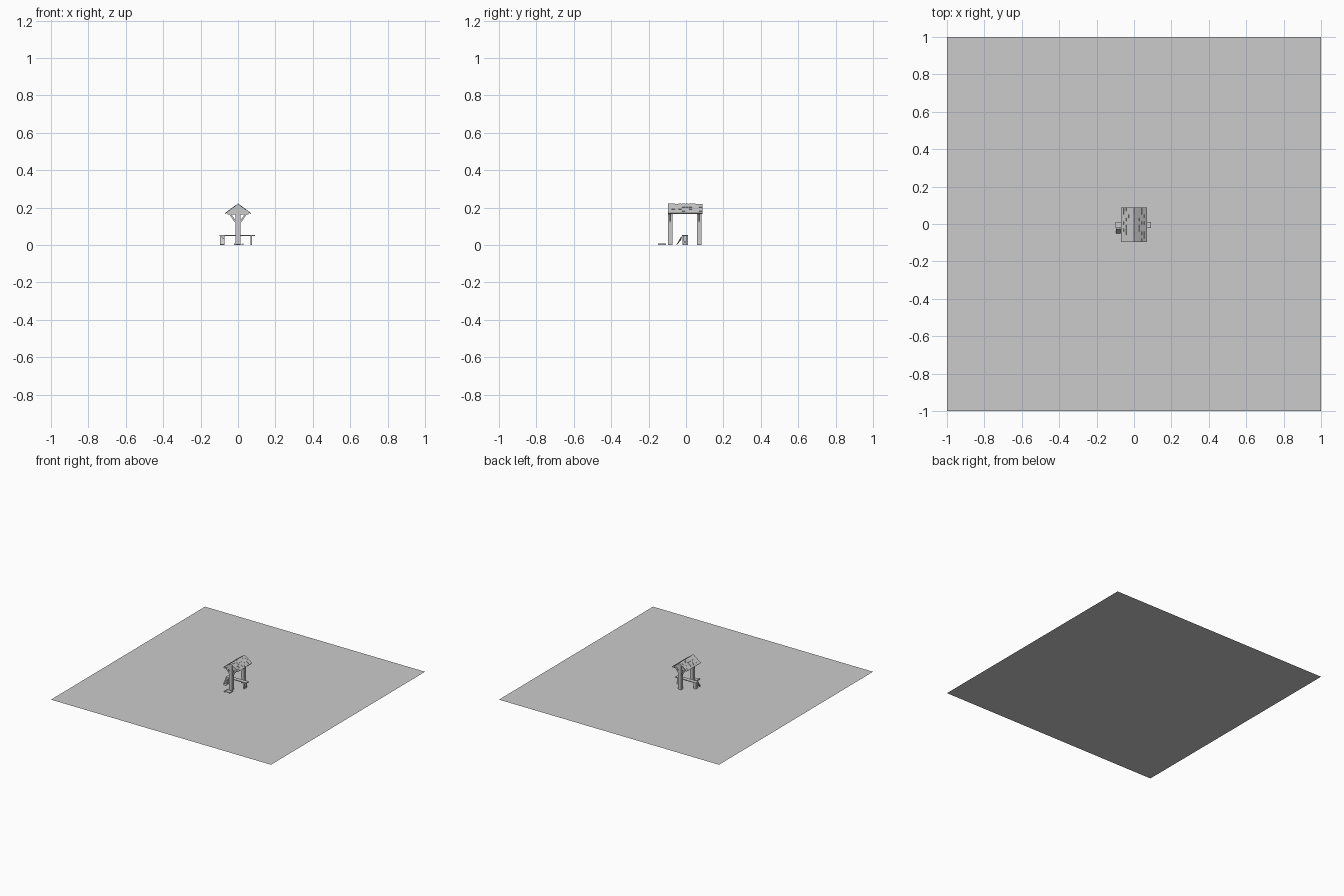
import bpy, math, random
from mathutils import Matrix, Vector

if "Cube" in bpy.data.objects:
    bpy.data.objects.remove(bpy.data.objects["Cube"])
random.seed(4)


def mesh(name, verts, faces):
    m = bpy.data.meshes.new(name)
    m.from_pydata(verts, [], faces)
    o = bpy.data.objects.new(name, m)
    bpy.context.collection.objects.link(o)
    return o


def box(name, x0, x1, y0, y1, z0, z1, mat=None):
    v = [Vector((x, y, z)) for x in (x0, x1) for y in (y0, y1) for z in (z0, z1)]
    if mat:
        v = [mat @ p for p in v]
    return mesh(name, v, [(0, 1, 3, 2), (4, 6, 7, 5), (0, 4, 5, 1),
                          (2, 3, 7, 6), (0, 2, 6, 4), (1, 5, 7, 3)])


def beam(name, a, b, w, d):
    a, b = Vector(a), Vector(b)
    mat = Matrix.Translation(a) @ (b - a).to_track_quat('Z', 'Y').to_matrix().to_4x4()
    return box(name, -w / 2, w / 2, -d / 2, d / 2, 0, (b - a).length, mat)


# flat ground sheet belonging to the model
mesh("ground_sheet", [(-1, -1, 0), (1, -1, 0), (1, 1, 0), (-1, 1, 0)], [(0, 1, 2, 3)])

# posts with cross arms and braces
for y in (-0.085, 0.07):
    box("post", -0.014, 0.014, y - 0.012, y + 0.012, 0, 0.205)
    box("cross_arm", -0.055, 0.055, y - 0.008, y + 0.008, 0.163, 0.173)
    for s in (-1, 1):
        beam("brace", (s * 0.012, y, 0.122), (s * 0.042, y, 0.166), 0.009, 0.009)

# eave rails and ridge beam
for s in (-1, 1):
    box("eave_rail", s * 0.05 - 0.005, s * 0.05 + 0.005, -0.097, 0.084, 0.165, 0.177)
box("ridge_beam", -0.007, 0.007, -0.097, 0.084, 0.2, 0.212)

# gable panels
for y in (-0.09, 0.075):
    v = [(x, y + d, z) for d in (-0.002, 0.002)
         for x, z in ((-0.058, 0.172), (0.058, 0.172), (0, 0.214))]
    mesh("gable", v, [(0, 1, 2), (5, 4, 3), (0, 3, 4, 1), (1, 4, 5, 2), (2, 5, 3, 0)])

# roof slopes with overlapping shingles
ang = math.atan2(0.05, 0.069)
length = math.hypot(0.05, 0.069)
for s in (-1, 1):
    mat = (Matrix.Translation((0, 0, 0.221)) @
           Matrix.Rotation(0 if s > 0 else math.pi, 4, 'Z') @
           Matrix.Rotation(ang, 4, 'Y'))
    lo, hi = (-0.096, 0.088) if s > 0 else (-0.088, 0.096)
    box("roof_slope", 0, length, lo, hi, -0.006, -0.001, mat)
    for r in range(5):
        n = 10
        w = (hi - lo) / n
        for i in range(n):
            if random.random() < 0.35:
                continue
            y0 = lo + i * w
            x1 = (r + 1) * length / 5 - random.uniform(0, 0.002)
            box("shingle", r * length / 5, x1, y0 + 0.0006, y0 + w - 0.0006,
                -0.001, random.uniform(0, 0.001), mat)

# counter plank with supports
box("counter_top", -0.098, 0.09, -0.021, 0.012, 0.048, 0.054)
box("left_support", -0.095, -0.073, -0.018, 0.008, 0, 0.048)
for y in (-0.016, 0.007):
    box("right_leg", 0.066, 0.074, y - 0.004, y + 0.004, 0, 0.048)
box("right_leg_brace", 0.067, 0.073, -0.016, 0.007, 0.012, 0.018)

# boards leaning against the left support
for x, z in ((-0.093, 0.045), (-0.084, 0.04), (-0.075, 0.034)):
    beam("leaning_board", (x, -0.05, 0.001), (x, -0.024, z), 0.008, 0.004)

# low front step on two runners
box("front_step", -0.016, 0.024, -0.145, -0.11, 0.002, 0.006)
for x in (-0.018, 0.026):
    box("step_runner", x - 0.003, x + 0.003, -0.15, -0.107, 0, 0.008)
